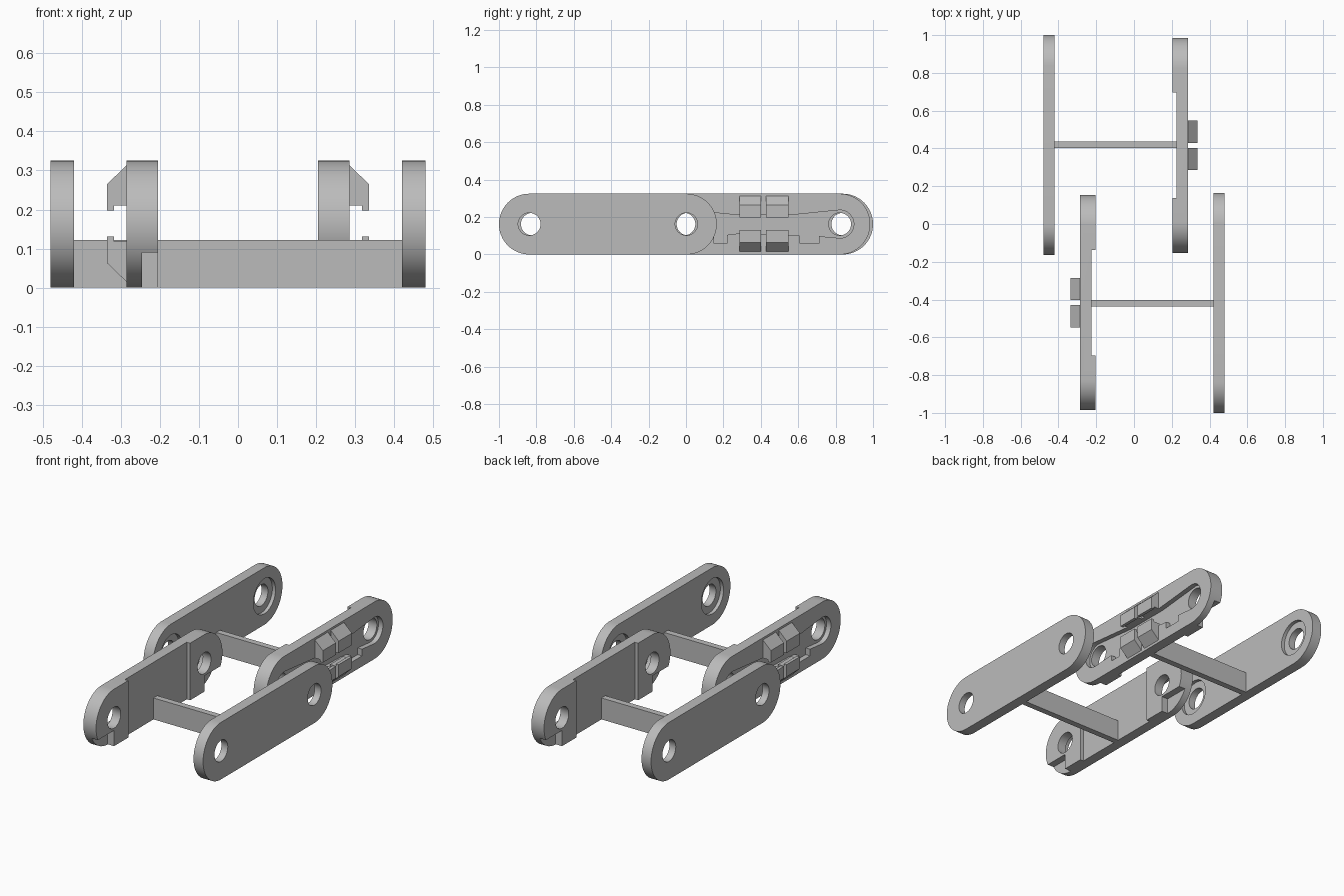
import bpy
import bmesh
from math import sin, cos, pi

old = bpy.data.objects.get("Cube")
if old:
    bpy.data.objects.remove(old, do_unlink=True)

grey = bpy.data.materials.new("plain grey")
grey.use_nodes = True
grey.diffuse_color = (0.5, 0.5, 0.5, 1)
grey.node_tree.nodes["Principled BSDF"].inputs["Base Color"].default_value = (0.5, 0.5, 0.5, 1)

R = 0.1625          # half height of every link plate
HOLE = 0.06


def arc(cy, radius, start, end, n=32):
    """Points (y, z) along an arc around a pin centre."""
    return [(cy + radius * cos(start + (end - start) * i / n),
             R + radius * sin(start + (end - start) * i / n)) for i in range(n + 1)]


def prism(name, points, place):
    """Closed prism; place(a, b, side) maps profile points to 3D for both caps."""
    bm = bmesh.new()
    caps = [[bm.verts.new(place(a, b, s)) for a, b in points] for s in (0, 1)]
    n = len(points)
    for cap in caps:
        bm.faces.new(cap)
    for i in range(n):
        j = (i + 1) % n
        bm.faces.new((caps[0][i], caps[0][j], caps[1][j], caps[1][i]))
    bmesh.ops.recalc_face_normals(bm, faces=bm.faces)
    mesh = bpy.data.meshes.new(name)
    bm.to_mesh(mesh)
    bm.free()
    mesh.materials.append(grey)
    obj = bpy.data.objects.new(name, mesh)
    bpy.context.collection.objects.link(obj)
    return obj


def along_x(name, points, x0, x1):
    return prism(name, points, lambda y, z, s: ((x0, x1)[s], y, z))


def along_y(name, points, y0, y1):
    return prism(name, points, lambda x, z, s: (x, (y0, y1)[s], z))


def box(name, x0, x1, y0, y1, z0, z1):
    return along_x(name, [(y0, z0), (y1, z0), (y1, z1), (y0, z1)], x0, x1)


def disc(name, cy, radius, x0, x1):
    return along_x(name, arc(cy, radius, 0, 2 * pi, 48)[:-1], x0, x1)


def stadium(y0, y1):
    return arc(y1, R, -pi / 2, pi / 2) + arc(y0, R, pi / 2, 3 * pi / 2)


def cut(obj, cutters):
    """Subtract the cutters, then remove them."""
    bpy.context.view_layer.objects.active = obj
    for c in cutters:
        mod = obj.modifiers.new("cut", "BOOLEAN")
        mod.operation = "DIFFERENCE"
        mod.solver = "EXACT"
        mod.object = c
        bpy.ops.object.modifier_apply(modifier=mod.name)
        bpy.data.objects.remove(c, do_unlink=True)


parts = []

# Outer link plate with pin holes, counterbored on the inside
ends = (-0.002, 0.8375)
outer = along_x("outer_plate", stadium(*ends), -0.48, -0.42)
cut(outer, [disc("hole", y, HOLE, -0.6, -0.3) for y in ends]
    + [disc("counterbore", y, 0.1, -0.44, -0.3) for y in ends])
parts.append(outer)

# Inner link plate: thin middle, thick ends, stepped slots beside the holes
lo, hi = 0.01, 0.8225
inner = along_x("inner_plate", stadium(lo, hi), 0.205, 0.285)
cutters = [box("thin_middle", 0.1, 0.226, 0.138, 0.695, -0.1, 0.5)]
cutters += [disc("hole", y, HOLE, 0.1, 0.4) for y in (lo, hi)]
cutters += [box("slot", 0.1, 0.245, lo - 0.3, lo, -0.1, 0.09),
            box("slot", 0.1, 0.245, hi, hi + 0.3, -0.1, 0.09)]

# Shallow wiring channel on the outside, with two side notches
channel = (arc(hi, 0.075, -pi / 2, pi / 2, 20) + [(0.55, 0.21), (0.285, 0.21)]
           + arc(lo, 0.075, pi / 2, 3 * pi / 2, 20)
           + [(0.15, 0.095), (0.15, 0.06), (0.22, 0.06), (0.22, 0.105), (0.285, 0.113),
              (0.55, 0.105), (0.61, 0.1), (0.61, 0.06), (0.71, 0.06), (0.71, 0.098)])
cutters.append(along_x("channel", channel, 0.257, 0.4))
cut(inner, cutters)
parts.append(inner)

# Cross bar joining the two plates
parts.append(box("cross_bar", -0.425, 0.23, 0.403, 0.438, 0.0, 0.122))

# Hooked clips, in mirrored upper and lower pairs
hook = [(0.28, 0.318), (0.335, 0.265), (0.335, 0.197), (0.317, 0.197),
        (0.317, 0.21), (0.28, 0.21)]
for y0, y1, side in ((0.285, 0.402, "front"), (0.428, 0.547, "back")):
    parts.append(along_y("upper_clip_" + side, hook, y0, y1))
    parts.append(along_y("lower_clip_" + side, [(x, 2 * R - z + 0.003) for x, z in hook], y0, y1))

# Smooth the round rims and keep the edges sharp
bpy.ops.object.select_all(action="DESELECT")
for p in parts:
    p.select_set(True)
bpy.context.view_layer.objects.active = outer
bpy.ops.object.shade_smooth_by_angle(angle=pi / 6)

# Second identical link, turned half way round
for p in parts:
    twin = p.copy()
    twin.name = "second_" + p.name
    twin.rotation_euler.z = pi
    bpy.context.collection.objects.link(twin)
